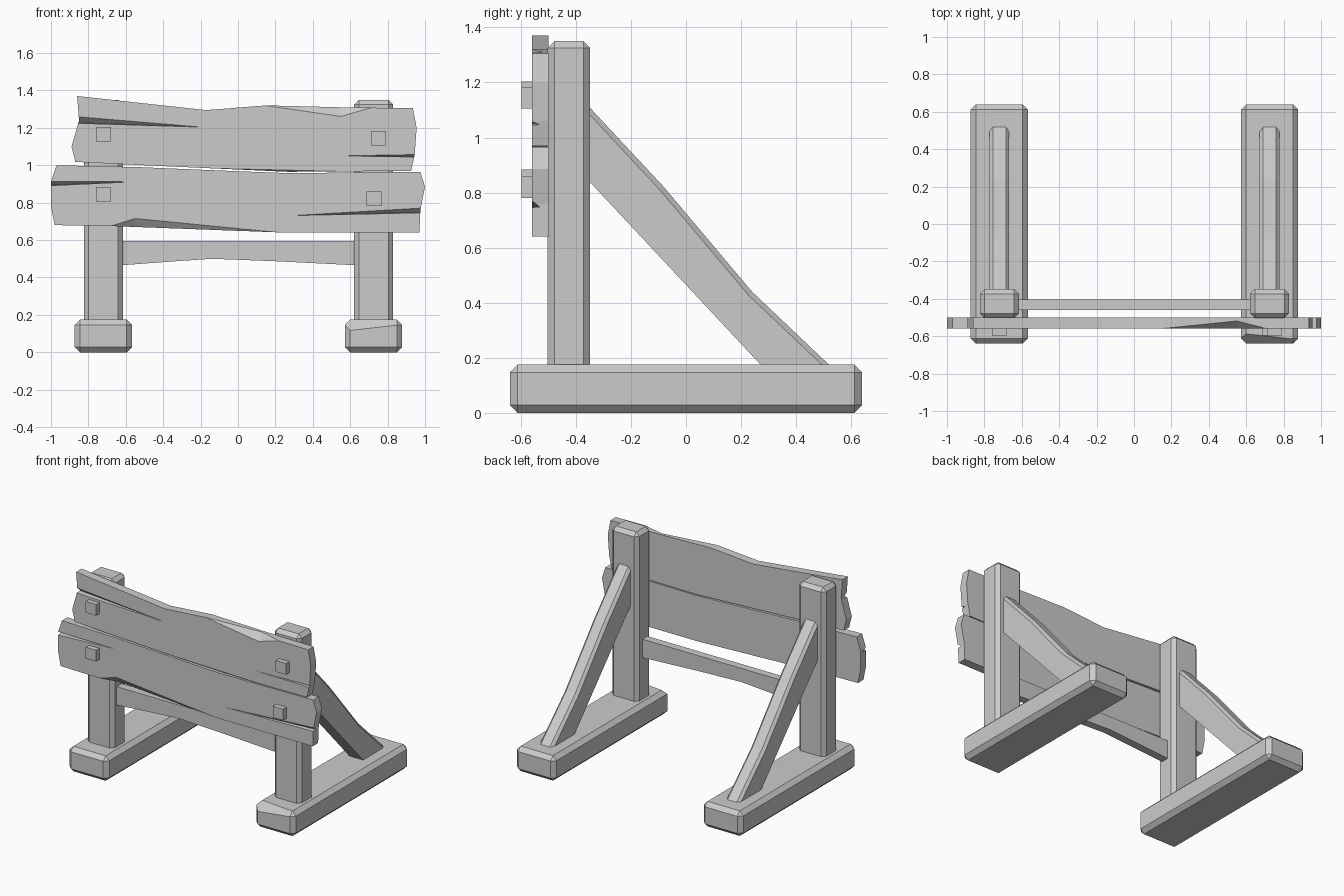
import bpy, bmesh
from mathutils import Vector

if "Cube" in bpy.data.objects:
    bpy.data.objects.remove(bpy.data.objects["Cube"])


def finish(name, bm):
    bmesh.ops.recalc_face_normals(bm, faces=bm.faces[:])
    me = bpy.data.meshes.new(name)
    bm.to_mesh(me)
    bm.free()
    ob = bpy.data.objects.new(name, me)
    bpy.context.collection.objects.link(ob)
    return ob


def prism(name, pts, lo, hi, axis, bevel=0, pick=None):
    """Extrude a 2D profile along x or y; bevel edges chosen by pick."""
    def place(p, d):
        return (d, p[0], p[1]) if axis == 'x' else (p[0], d, p[1])
    bm = bmesh.new()
    f = bm.faces.new([bm.verts.new(place(p, lo)) for p in pts])
    r = bmesh.ops.extrude_face_region(bm, geom=[f])
    d = Vector(place((0, 0), hi - lo))
    bmesh.ops.translate(bm, vec=d, verts=[v for v in r['geom'] if isinstance(v, bmesh.types.BMVert)])
    bmesh.ops.recalc_face_normals(bm, faces=bm.faces[:])
    if bevel:
        edges = [e for e in bm.edges if pick is None or pick(e)]
        bmesh.ops.bevel(bm, geom=edges, offset=bevel, segments=1, affect='EDGES', profile=0.5)
    return finish(name, bm)


def box(name, x0, x1, y0, y1, z0, z1, bevel=0):
    return prism(name, [(x0, z0), (x1, z0), (x1, z1), (x0, z1)], y0, y1, 'y', bevel)


def carve(ob, cuts):
    """Cut convex chips, each given by its corner points."""
    for pts in cuts:
        bm = bmesh.new()
        for p in pts:
            bm.verts.new(p)
        bmesh.ops.convex_hull(bm, input=bm.verts[:])
        cutter = finish("cutter", bm)
        cutter.hide_render = True
        m = ob.modifiers.new("chip", 'BOOLEAN')
        m.operation = 'DIFFERENCE'
        m.object = cutter
        m.solver = 'EXACT'
        bpy.context.view_layer.objects.active = ob
        bpy.ops.object.modifier_apply(modifier=m.name)
        bpy.data.objects.remove(cutter)


def crack(tip_x, tip_z, end_x, z_lo, z_hi, depth):
    return [(tip_x, -0.561, tip_z), (end_x, -0.58, z_lo), (end_x, -0.58, z_hi),
            (end_x, -0.56 + depth, z_lo + 0.005)]


# Feet, posts and diagonal braces on both sides
brace_profile = [(-0.37, 0.861), (-0.37, 1.131), (-0.08, 0.82), (0.24, 0.44),
                 (0.535, 0.16), (0.285, 0.16)]


def upper_edge(e):
    a, b = e.verts
    mid = (a.co + b.co) / 2
    return abs(a.co.x - b.co.x) < 1e-4 and mid.y + mid.z > 0.64 and abs(a.co.y - b.co.y) > 0.1 \
        and mid.z > 0.2


for side, cx in (("left", -0.72), ("right", 0.725)):
    foot = box(side + "_foot", cx - 0.153, cx + 0.153, -0.64, 0.64, 0, 0.175, 0.028)
    box(side + "_post", cx - 0.104, cx + 0.104, -0.503, -0.348, 0.12, 1.35, 0.025)
    prism(side + "_brace", brace_profile, cx - 0.053, cx + 0.053, 'x', 0.018, upper_edge)
    if side == "right":
        carve(foot, [[(0.55, -0.65, 0.10), (0.55, -0.65, 0.2), (0.9, -0.65, 0.14),
                      (0.9, -0.65, 0.2), (0.55, -0.56, 0.2), (0.9, -0.60, 0.2)]])

# Crossbar with worn underside
prism("crossbar", [(-0.63, 0.465), (-0.36, 0.485), (-0.14, 0.50), (0.2, 0.487), (0.64, 0.465),
                   (0.64, 0.595), (-0.63, 0.595)], -0.46, -0.405, 'y')

# Upper plank
upper = prism("upper_plank", [
    (-0.86, 1.37), (-0.17, 1.295), (0.15, 1.32), (0.55, 1.31), (0.935, 1.305), (0.955, 1.20),
    (0.945, 1.06), (0.925, 0.97), (0.27, 0.965), (-0.5, 1.0), (-0.87, 1.018), (-0.89, 1.10),
    (-0.85, 1.24)], -0.56, -0.5, 'y')
carve(upper, [
    crack(-0.17, 1.203, -0.92, 1.225, 1.282, 0.04),
    crack(0.52, 1.05, 0.98, 1.042, 1.065, 0.03),
    [(-0.8, -0.561, 1.0), (0.9, -0.561, 0.96), (0.05, -0.58, 0.995), (0.05, -0.58, 0.93),
     (0.05, -0.515, 0.94)],
    [(0.12, -0.561, 1.322), (0.74, -0.561, 1.315), (0.55, -0.565, 1.255), (0.55, -0.58, 1.34),
     (0.55, -0.51, 1.32)]])

# Lower plank
lower = prism("lower_plank", [
    (-0.97, 1.0), (-0.53, 0.99), (0.0, 0.968), (0.27, 0.958), (0.975, 0.965), (1.0, 0.885),
    (0.975, 0.76), (0.97, 0.64), (0.25, 0.64), (-0.68, 0.675), (-0.98, 0.68), (-1.0, 0.78),
    (-1.0, 0.91)], -0.56, -0.5, 'y')
carve(lower, [
    crack(-0.55, 0.912, -1.03, 0.888, 0.925, 0.04),
    crack(0.26, 0.73, 1.03, 0.745, 0.79, 0.03),
    [(-0.70, -0.561, 0.67), (0.27, -0.561, 0.637), (-0.55, -0.565, 0.722), (-0.55, -0.58, 0.62),
     (-0.55, -0.51, 0.65)]])

# Square nail heads
for i, (x, z) in enumerate([(-0.72, 1.165), (0.75, 1.145), (-0.72, 0.845), (0.727, 0.82)]):
    box(f"nail_{i + 1}", x - 0.04, x + 0.04, -0.597, -0.54, z - 0.039, z + 0.039)
